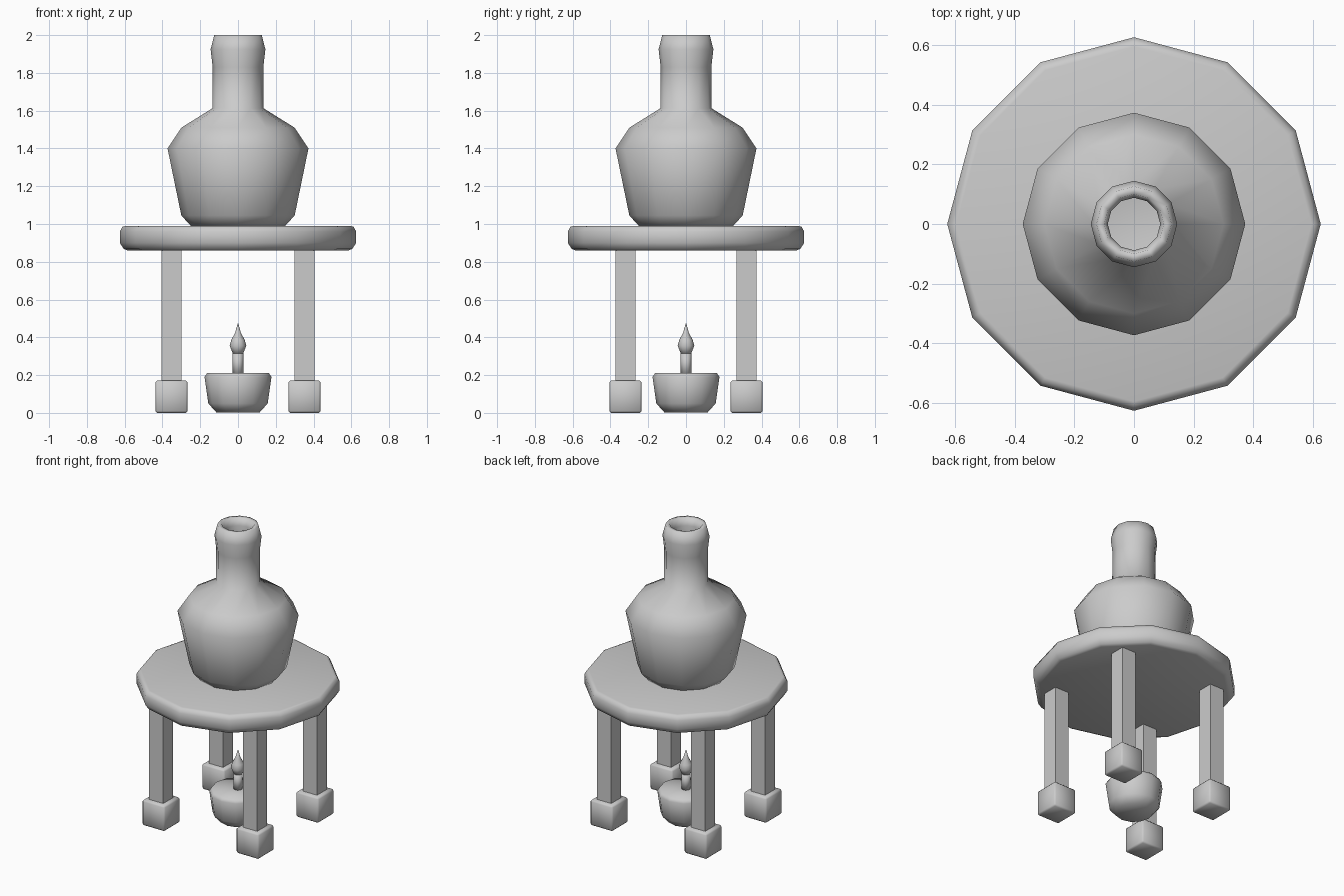
import bpy, bmesh, math

cube = bpy.data.objects.get("Cube")
if cube:
    bpy.data.objects.remove(cube, do_unlink=True)

# One plain grey for everything
grey = bpy.data.materials.new("plain_grey")
grey.use_nodes = True
colour = (0.6, 0.6, 0.6, 1)
grey.diffuse_color = colour
grey.node_tree.nodes["Principled BSDF"].inputs["Base Color"].default_value = colour


def finish(name, bm, smooth):
    bmesh.ops.recalc_face_normals(bm, faces=bm.faces)
    mesh = bpy.data.meshes.new(name)
    bm.to_mesh(mesh)
    bm.free()
    for face in mesh.polygons:
        face.use_smooth = smooth
    mesh.materials.append(grey)
    obj = bpy.data.objects.new(name, mesh)
    bpy.context.collection.objects.link(obj)
    return obj


def turned(name, profile, sides=12):
    """Revolve (radius, height) points about z and cap both ends."""
    bm = bmesh.new()
    rings = []
    for r, z in profile:
        angles = [2 * math.pi * i / sides for i in range(sides)]
        rings.append([bm.verts.new((r * math.cos(a), r * math.sin(a), z)) for a in angles])
    for low, high in zip(rings, rings[1:]):
        for i in range(sides):
            j = (i + 1) % sides
            bm.faces.new((low[i], low[j], high[j], high[i]))
    bm.faces.new(rings[0])
    bm.faces.new(rings[-1])
    return finish(name, bm, True)


def block(name, x, y, half, bottom, top, bevel):
    """Square post with softened edges."""
    bm = bmesh.new()
    bmesh.ops.create_cube(bm, size=1)
    for v in bm.verts:
        v.co = (x + 2 * half * v.co.x, y + 2 * half * v.co.y,
                bottom + (v.co.z + 0.5) * (top - bottom))
    if bevel:
        bmesh.ops.bevel(bm, geom=bm.edges[:], offset=bevel, segments=1, affect='EDGES')
    return finish(name, bm, bevel > 0)


# Round table top
turned("table_top", [(0.585, 0.86), (0.605, 0.868), (0.626, 0.9), (0.626, 0.96),
                     (0.612, 0.985), (0.595, 0.99)])

# Legs and square feet
for side, x in (("right", -0.352), ("left", 0.352)):
    for end, y in (("front", -0.32), ("back", 0.32)):
        block(f"{end}_{side}_leg", x, y, 0.053, 0.15, 0.88, 0)
        block(f"{end}_{side}_foot", x, y, 0.085, 0, 0.172, 0.01)

# Hollow flask: outside up to the lip, then down the inside
turned("flask", [(0.245, 0.985), (0.3, 1.045), (0.373, 1.4), (0.3, 1.51), (0.136, 1.612),
                 (0.134, 1.83), (0.145, 1.925), (0.126, 2.0), (0.1, 2.0), (0.088, 1.95),
                 (0.088, 1.6), (0.27, 1.49), (0.34, 1.4), (0.27, 1.06), (0.22, 1.03)])

# Burner bowl, wick and flame
turned("burner_bowl", [(0.115, 0.003), (0.157, 0.05), (0.177, 0.19), (0.163, 0.212)])
turned("burner_wick", [(0.028, 0.2), (0.028, 0.32)])
turned("burner_flame", [(0.026, 0.31), (0.044, 0.355), (0.036, 0.385), (0.015, 0.425),
                        (0.001, 0.475)])
